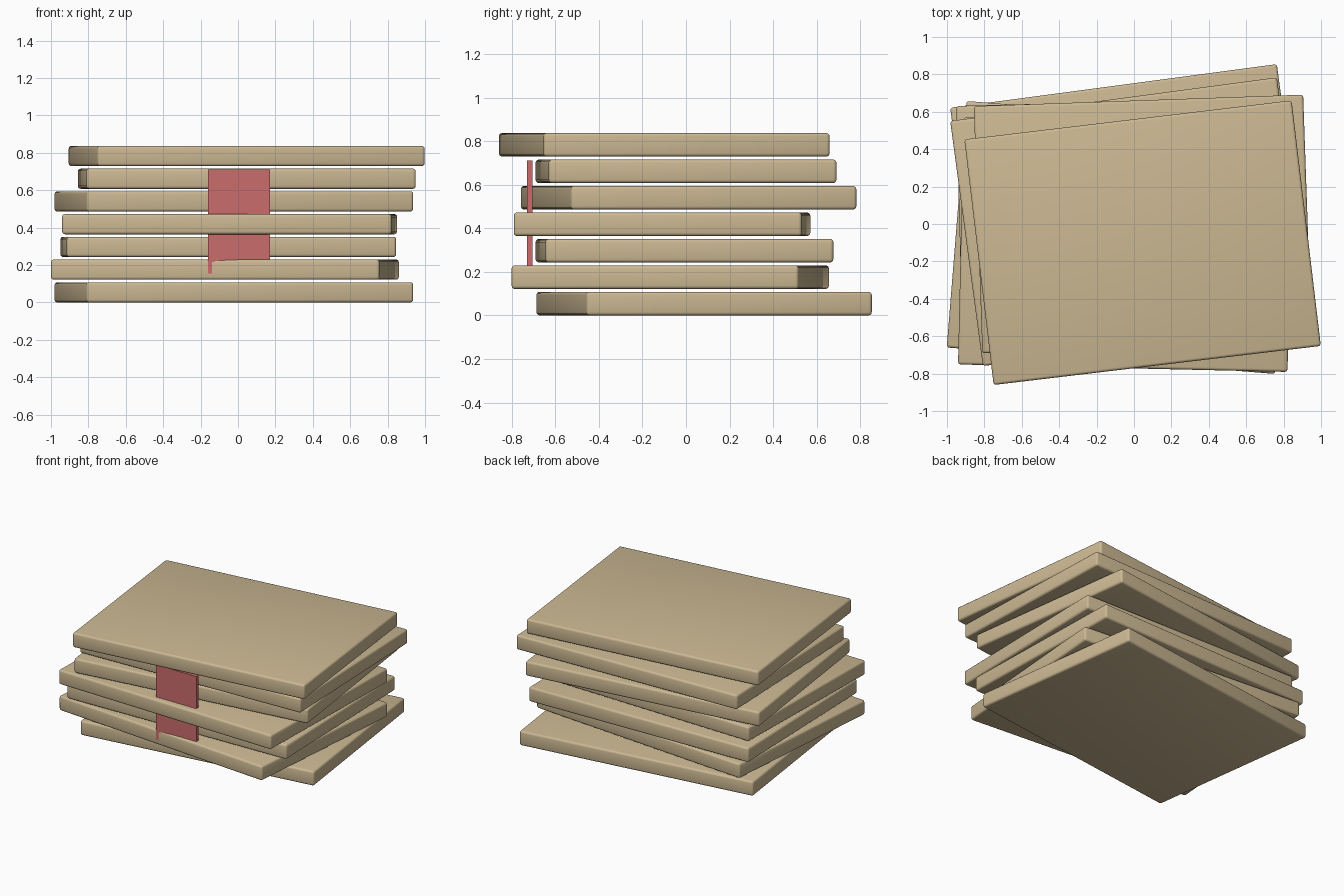
import bpy, math

if "Cube" in bpy.data.objects:
    bpy.data.objects.remove(bpy.data.objects["Cube"])

def material(name, rgb):
    m = bpy.data.materials.new(name)
    m.diffuse_color = (*rgb, 1)
    m.use_nodes = True
    m.node_tree.nodes["Principled BSDF"].inputs["Base Color"].default_value = m.diffuse_color
    return m

TAN = material("tan board", (0.60, 0.48, 0.29))
RED = material("red label", (0.60, 0.15, 0.15))

def box(name, size, loc, angle, mat, bevel=0):
    bpy.ops.mesh.primitive_cube_add(size=1, location=loc, rotation=(0, 0, math.radians(angle)))
    o = bpy.context.object
    o.name = name
    o.scale = size
    bpy.ops.object.transform_apply(location=False, rotation=False, scale=True)
    o.data.materials.append(mat)
    if bevel:
        b = o.modifiers.new("rounded edges", 'BEVEL')
        b.width, b.segments = bevel, 3
        bpy.ops.object.modifier_apply(modifier=b.name)
        bpy.ops.object.shade_smooth_by_angle(angle=math.radians(35))
    return o

# Stacked boards, bottom to top: centre x, centre y, turn in degrees
W, D, H, STEP = 1.762, 1.322, 0.108, 0.1215
boards = [(-0.022, 0.083, 7.6), (-0.07, -0.072, -4.6), (-0.052, -0.007, 1.5),
          (-0.045, -0.11, -1.3), (-0.022, 0.012, 7.6), (0.047, 0.0, 2.0),
          (0.046, -0.1, 6.8)]
for i, (x, y, a) in enumerate(boards):
    box(f"board_{i + 1}", (W, D, H), (x, y, H / 2 + i * STEP), a, TAN, 0.015)

# Upright label plate, partly sunk into the boards at the front
box("label_plate", (0.33, 0.024, 0.555), (0.005, -0.7175, 0.4325), 0, RED)
